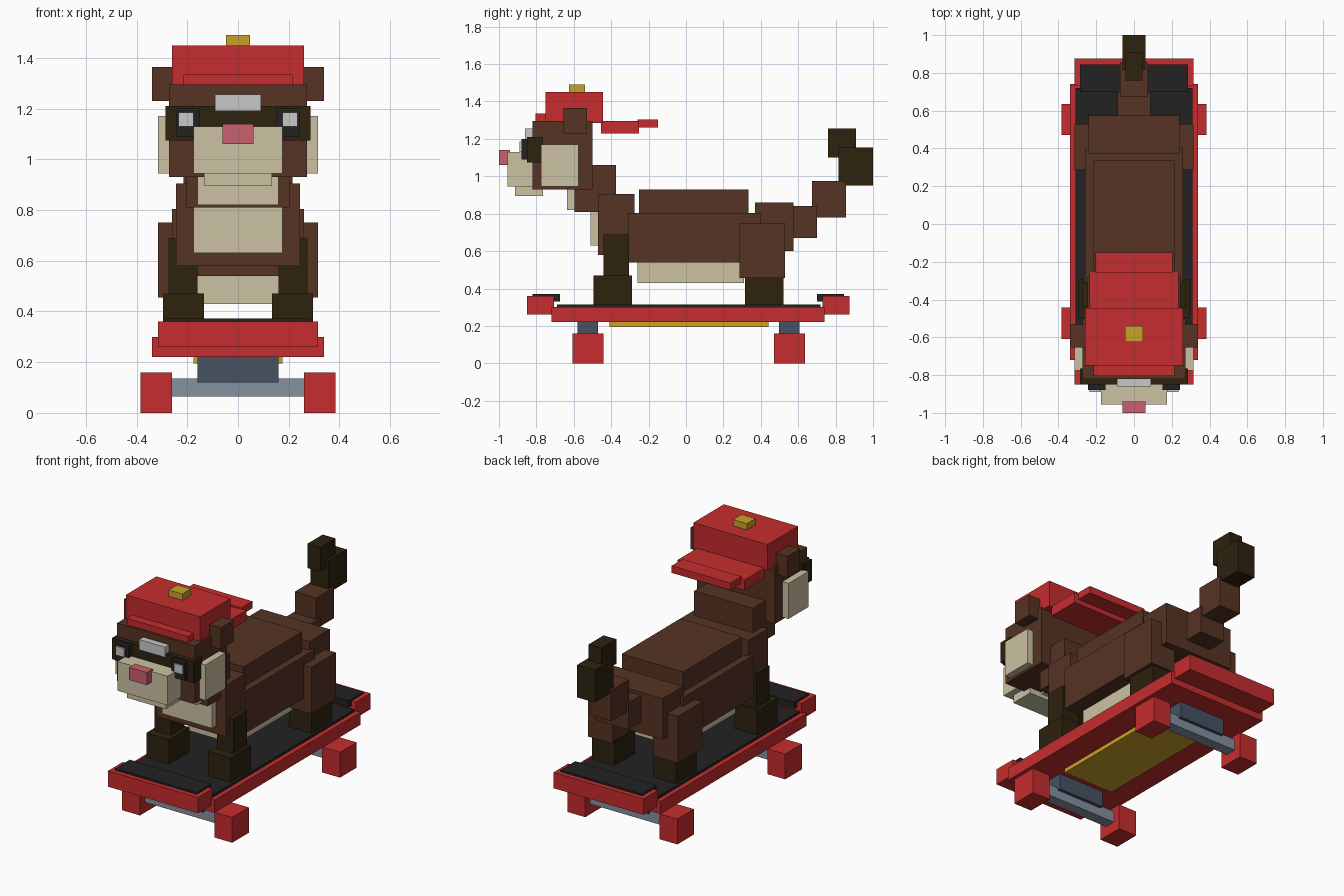
import bpy
import bmesh
from mathutils import Matrix, Vector

default = bpy.data.objects.get("Cube")
if default:
    bpy.data.objects.remove(default, do_unlink=True)


def material(name, hex_code):
    """Flat material from an sRGB hex code, stored as linear values."""
    srgb = [c / 255 for c in bytes.fromhex(hex_code)]
    linear = [c / 12.92 if c <= .04 else ((c + .055) / 1.055) ** 2.4 for c in srgb]
    mat = bpy.data.materials.new(name)
    mat.use_nodes = True
    mat.diffuse_color = (*linear, 1)
    mat.node_tree.nodes["Principled BSDF"].inputs["Base Color"].default_value = (*linear, 1)
    return mat


red = material("red", "c62c2e")
brown = material("brown", "563323")
dark = material("dark brown", "2d220f")
cream = material("cream", "cbc2a2")
charcoal = material("charcoal", "222222")
slate = material("slate", "465262")
steel = material("steel", "8492a0")
gold = material("gold", "c9a227")
pink = material("pink", "c8606e")
white = material("light grey", "c9c9ca")


def block(name, mat, x, y, z):
    """Box spanning the given (low, high) ranges."""
    spans = (x, y, z)
    centre = Vector([(low + high) / 2 for low, high in spans])
    size = Vector([high - low for low, high in spans])
    bm = bmesh.new()
    bmesh.ops.create_cube(bm, size=1, matrix=Matrix.Translation(centre) @ Matrix.Diagonal(size).to_4x4())
    mesh = bpy.data.meshes.new(name)
    bm.to_mesh(mesh)
    bm.free()
    mesh.materials.append(mat)
    obj = bpy.data.objects.new(name, mesh)
    bpy.context.collection.objects.link(obj)


def middle(name, mat, half, y, z):
    """Box centred on the mirror plane."""
    block(name, mat, (-half, half), y, z)


def pair(name, mat, x, y, z):
    """Left box and its mirrored right twin."""
    block("left_" + name, mat, x, y, z)
    block("right_" + name, mat, (-x[1], -x[0]), y, z)


# Skateboard deck with raised ends and grip
middle("deck", red, half=.34, y=(-.72, .74), z=(.22, .30))
middle("deck_grip", charcoal, half=.31, y=(-.69, .72), z=(.29, .315))
middle("deck_front_end", red, half=.315, y=(-.85, -.705), z=(.26, .36))
middle("deck_back_end", red, half=.315, y=(.73, .875), z=(.26, .36))
middle("front_end_grip", charcoal, half=.285, y=(-.82, -.675), z=(.33, .372))
middle("back_end_grip", charcoal, half=.285, y=(.70, .845), z=(.33, .372))
middle("underside_panel", gold, half=.175, y=(-.41, .44), z=(.195, .23))

# Trucks, axles and wheels
for end, centre in (("front", -.525), ("back", .553)):
    middle(end + "_truck", slate, half=.16, y=(centre - .055, centre + .055), z=(.12, .23))
    middle(end + "_axle", steel, half=.27, y=(centre - .035, centre + .035), z=(.065, .135))
    pair(end + "_wheel", red, x=(.26, .385), y=(centre - .083, centre + .083), z=(0, .16))

# Legs
pair("front_paw", dark, x=(.135, .295), y=(-.495, -.29), z=(.31, .47))
pair("front_leg", dark, x=(.16, .275), y=(-.44, -.305), z=(.46, .69))
pair("back_paw", dark, x=(.135, .295), y=(.315, .52), z=(.31, .47))
pair("back_thigh", brown, x=(.14, .315), y=(.285, .53), z=(.455, .75))

# Torso
middle("body", brown, half=.26, y=(-.31, .40), z=(.54, .805))
middle("back", brown, half=.215, y=(-.25, .335), z=(.79, .93))
middle("belly", cream, half=.165, y=(-.26, .31), z=(.43, .55))
middle("rump", brown, half=.24, y=(.37, .575), z=(.60, .86))
middle("chest", brown, half=.245, y=(-.47, -.275), z=(.58, .905))
middle("chest_patch", cream, half=.175, y=(-.51, -.46), z=(.63, .81))
middle("neck", brown, half=.205, y=(-.595, -.375), z=(.81, 1.06))
middle("throat_patch", cream, half=.16, y=(-.635, -.58), z=(.82, .94))

# Tail
middle("tail_base", brown, half=.087, y=(.56, .70), z=(.67, .84))
middle("tail_middle", brown, half=.075, y=(.675, .855), z=(.78, .975))
middle("tail_upper", dark, half=.062, y=(.815, 1), z=(.95, 1.155))
middle("tail_tip", dark, half=.045, y=(.76, .91), z=(1.10, 1.255))

# Head and face
middle("head", brown, half=.272, y=(-.82, -.50), z=(.93, 1.295))
middle("eye_mask", dark, half=.285, y=(-.85, -.765), z=(1.075, 1.21))
middle("muzzle", cream, half=.175, y=(-.955, -.81), z=(.945, 1.13))
middle("chin", cream, half=.135, y=(-.915, -.765), z=(.895, .95))
middle("nose", pink, half=.062, y=(-1, -.94), z=(1.06, 1.14))
middle("forehead_patch", white, half=.09, y=(-.86, -.81), z=(1.19, 1.255))
pair("eye", charcoal, x=(.15, .243), y=(-.88, -.84), z=(1.09, 1.20))
pair("eye_glint", white, x=(.175, .235), y=(-.889, -.88), z=(1.13, 1.185))
pair("ear", brown, x=(.22, .34), y=(-.655, -.53), z=(1.23, 1.365))
pair("cheek", cream, x=(.26, .315), y=(-.775, -.575), z=(.945, 1.17))

# Backwards cap
middle("cap_crown", red, half=.26, y=(-.75, -.445), z=(1.285, 1.45))
middle("cap_band", red, half=.215, y=(-.805, -.74), z=(1.285, 1.335))
middle("cap_brim", red, half=.235, y=(-.455, -.25), z=(1.23, 1.295))
middle("cap_brim_tip", red, half=.205, y=(-.26, -.15), z=(1.26, 1.305))
middle("cap_button", gold, half=.048, y=(-.625, -.54), z=(1.44, 1.49))
